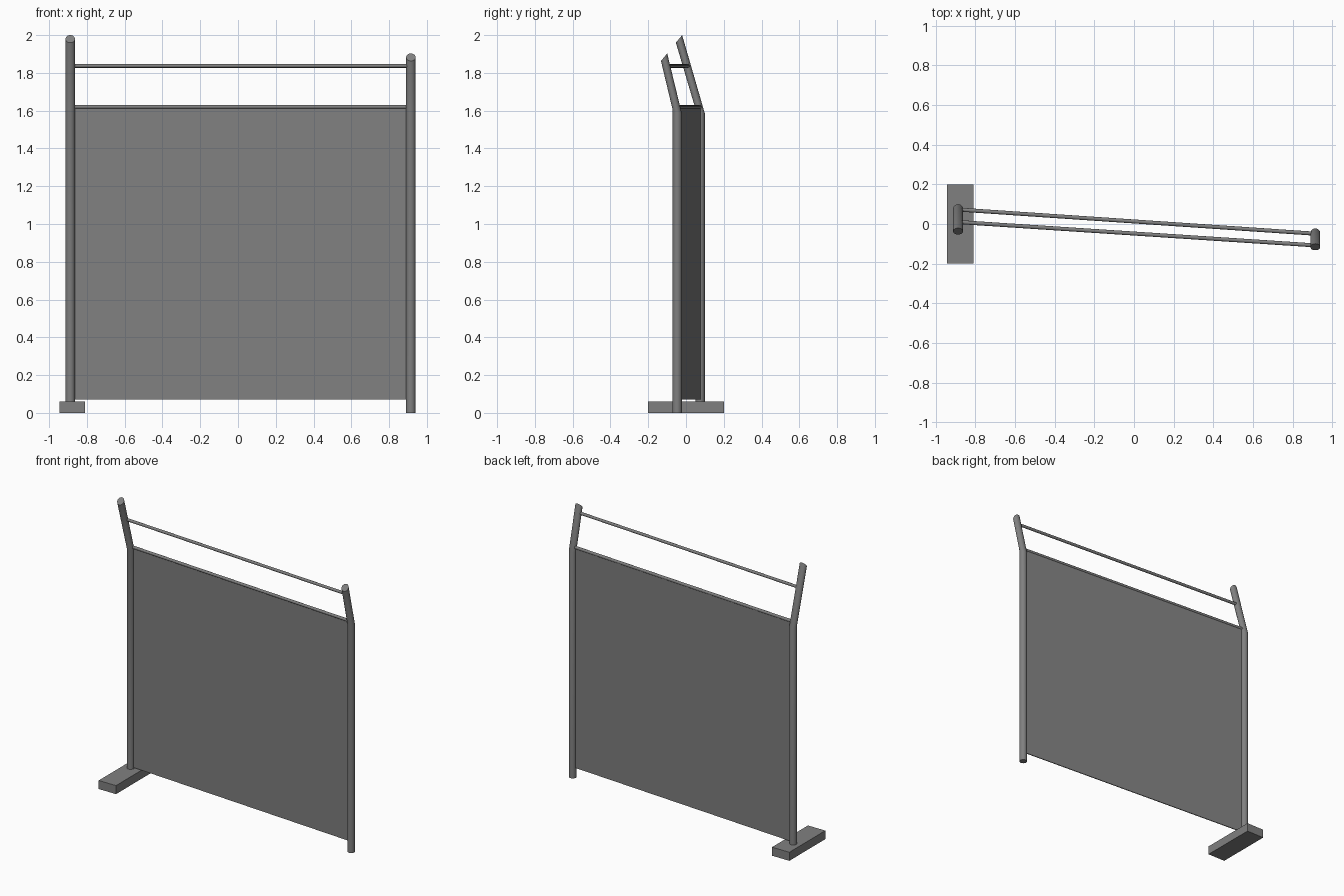
import bpy, bmesh, math
from mathutils import Vector

if "Cube" in bpy.data.objects:
    bpy.data.objects.remove(bpy.data.objects["Cube"])

grey = bpy.data.materials.new("mid grey")
grey.diffuse_color = (0.216, 0.216, 0.216, 1)
grey.use_nodes = True
grey.node_tree.nodes["Principled BSDF"].inputs["Base Color"].default_value = grey.diffuse_color


def finish(name, bm, smooth=False):
    bmesh.ops.recalc_face_normals(bm, faces=bm.faces)
    me = bpy.data.meshes.new(name)
    bm.to_mesh(me)
    bm.free()
    me.materials.append(grey)
    ob = bpy.data.objects.new(name, me)
    bpy.context.collection.objects.link(ob)
    if smooth:
        bpy.context.view_layer.objects.active = ob
        ob.select_set(True)
        bpy.ops.object.shade_smooth_by_angle(angle=math.radians(35))
        ob.select_set(False)


def tube(name, rings, n=24):
    """Loft through rings given as (centre, cos axis, sin axis)."""
    bm = bmesh.new()
    loops = []
    for c, u, v in rings:
        loops.append([bm.verts.new(Vector(c) + Vector(u) * math.cos(2 * math.pi * i / n)
                                   + Vector(v) * math.sin(2 * math.pi * i / n))
                      for i in range(n)])
    for a, b in zip(loops, loops[1:]):
        for i in range(n):
            j = (i + 1) % n
            bm.faces.new((a[i], a[j], b[j], b[i]))
    bm.faces.new(loops[0])
    bm.faces.new(loops[-1])
    finish(name, bm, True)


def box(name, pts, z0, z1):
    """Upright prism over a plan outline."""
    bm = bmesh.new()
    f = bm.faces.new([bm.verts.new((x, y, z0)) for x, y in pts])
    up = bmesh.ops.extrude_face_region(bm, geom=[f])["geom"]
    bmesh.ops.translate(bm, vec=(0, 0, z1 - z0),
                        verts=[g for g in up if isinstance(g, bmesh.types.BMVert)])
    finish(name, bm)


R = 0.025
LX, LY, RX, RY = -0.888, 0.075, 0.915, -0.047


# Posts: upright, bent forward, with a slanted cut at the tip
def post(name, x, y, z0, tip_y, tip_z):
    u = (R, 0, 0)
    tube(name, [((x, y, z0), u, (0, R, 0)),
                ((x, y, 1.597), u, (0, R, -0.013)),
                ((x, tip_y, tip_z), u, (0, 0.0165, 0.02))])


post("left_post", LX, LY, 0.05, -0.037, 1.98)
post("right_post", RX, RY, 0.0, -0.116, 1.883)


# Thin rails between the posts
def rail(name, yl, yr, z, r=0.01):
    d = Vector((RX - LX, yr - yl, 0)).normalized()
    side = Vector((-d.y, d.x, 0)) * r
    tube(name, [((LX, yl, z), side, (0, 0, r)), ((RX, yr, z), side, (0, 0, r))], 16)


rail("upper_rail", 0.010, -0.108, 1.837)
rail("lower_rail", 0.073, -0.049, 1.62)

# Thin infill panel
t = 0.003
box("panel", [(LX, LY - t), (RX, RY - t), (RX, RY + t), (LX, LY + t)], 0.07, 1.615)

# Foot under the left post
box("foot", [(-0.945, -0.2), (-0.81, -0.2), (-0.81, 0.2), (-0.945, 0.2)], 0.0, 0.06)
